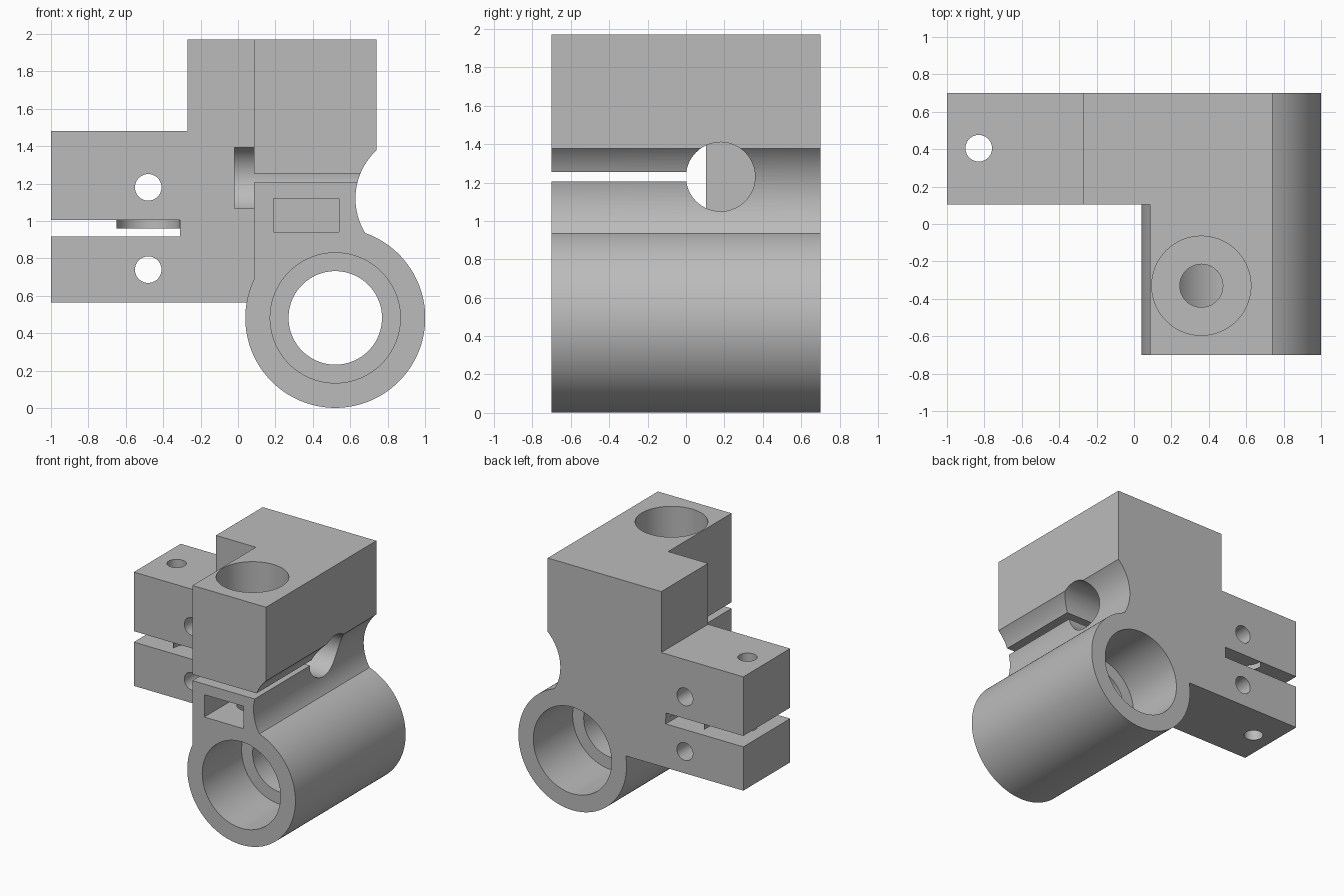
import bpy
import math

cube = bpy.data.objects.get("Cube")
if cube:
    bpy.data.objects.remove(cube, do_unlink=True)

# Single material
grey = bpy.data.materials.new("plain_grey")
grey.use_nodes = True
colour = (0.5, 0.5, 0.5, 1)
grey.diffuse_color = colour
grey.node_tree.nodes["Principled BSDF"].inputs["Base Color"].default_value = colour

AXES = {"x": (0, math.pi / 2, 0), "y": (math.pi / 2, 0, 0), "z": (0, 0, 0)}


def box(name, x, y, z):
    """Box given by its (low, high) range on each axis."""
    centre = [(a + b) / 2 for a, b in (x, y, z)]
    bpy.ops.mesh.primitive_cube_add(size=1, location=centre)
    ob = bpy.context.object
    ob.name = name
    ob.scale = [b - a for a, b in (x, y, z)]
    bpy.ops.object.transform_apply(location=True, rotation=True, scale=True)
    return ob


def rod(name, axis, centre, radius, length, sides=64):
    """Cylinder along one axis."""
    bpy.ops.mesh.primitive_cylinder_add(vertices=sides, radius=radius, depth=length,
                                        location=centre, rotation=AXES[axis])
    ob = bpy.context.object
    ob.name = name
    bpy.ops.object.transform_apply(location=True, rotation=True, scale=True)
    return ob


def combine(target, tool, operation="DIFFERENCE"):
    """Apply a boolean and discard the tool."""
    mod = target.modifiers.new("bool", "BOOLEAN")
    mod.operation = operation
    mod.solver = "EXACT"
    mod.object = tool
    bpy.context.view_layer.objects.active = target
    bpy.ops.object.modifier_apply(modifier=mod.name)
    bpy.data.objects.remove(tool, do_unlink=True)


FRONT, BACK, STEP = -0.7, 0.7, 0.105
BORE_X, BORE_Z = 0.52, 0.482

# Upright block with the concave channel along its right side
body = box("clamp_body", (0.085, 0.74), (FRONT, BACK), (BORE_Z, 1.97))
combine(body, rod("side_channel", "y", (0.98, 0, 1.12), 0.352, 2, 96))

# Rear block, side arm and bearing tube
for part in (box("rear_block", (-0.27, 0.4), (STEP, BACK), (0.565, 1.97)),
             box("side_arm", (-1, 0.3), (STEP, BACK), (0.565, 1.48)),
             rod("bearing_tube", "y", (BORE_X, 0, BORE_Z), 0.481, BACK - FRONT, 128)):
    combine(body, part, "UNION")

# Bearing bore with a counterbore at each end
cuts = [rod("bore", "y", (BORE_X, 0, BORE_Z), 0.25, 2, 96)]
for end in (FRONT, BACK):
    cuts.append(rod("counterbore", "y", (BORE_X, end, BORE_Z), 0.348, 1, 96))

# Top spring well, screw hole and nut pocket
cuts += [rod("spring_well", "z", (0.36, -0.33, 1.75), 0.265, 0.6, 96),
         rod("screw_hole", "z", (0.36, -0.33, 1.05), 0.115, 0.9, 48),
         box("nut_pocket", (0.19, 0.54), (-0.8, -0.15), (0.94, 1.12))]

# Cross hole and the clamping slot leading into it
cuts += [rod("cross_hole", "x", (0.48, 0.18, 1.23), 0.18, 1, 96),
         box("clamp_slot", (0, 0.9), (-0.8, 0.06), (1.205, 1.255))]

# Arm slot, wider at its mouth, with rounded recesses front and back
cuts += [box("arm_slot", (-1.1, -0.31), (0, 0.8), (0.917, 0.96)),
         box("arm_slot_mouth", (-1.1, -0.65), (0, 0.8), (0.93, 1.005))]
for face in (STEP, BACK):
    cuts.append(rod("arm_recess", "z", (-0.48, face, 0.97), 0.169, 0.07, 64))

# Arm holes
for height in (1.18, 0.74):
    cuts.append(rod("arm_hole", "y", (-0.48, 0.4, height), 0.071, 1, 48))
cuts.append(rod("arm_screw_hole", "z", (-0.83, 0.405, 1), 0.071, 1.4, 48))

for cut in cuts:
    combine(body, cut)

# Finish
body.data.materials.clear()
body.data.materials.append(grey)
bpy.ops.object.select_all(action="DESELECT")
body.select_set(True)
bpy.context.view_layer.objects.active = body
bpy.ops.object.shade_smooth_by_angle(angle=math.radians(25))
